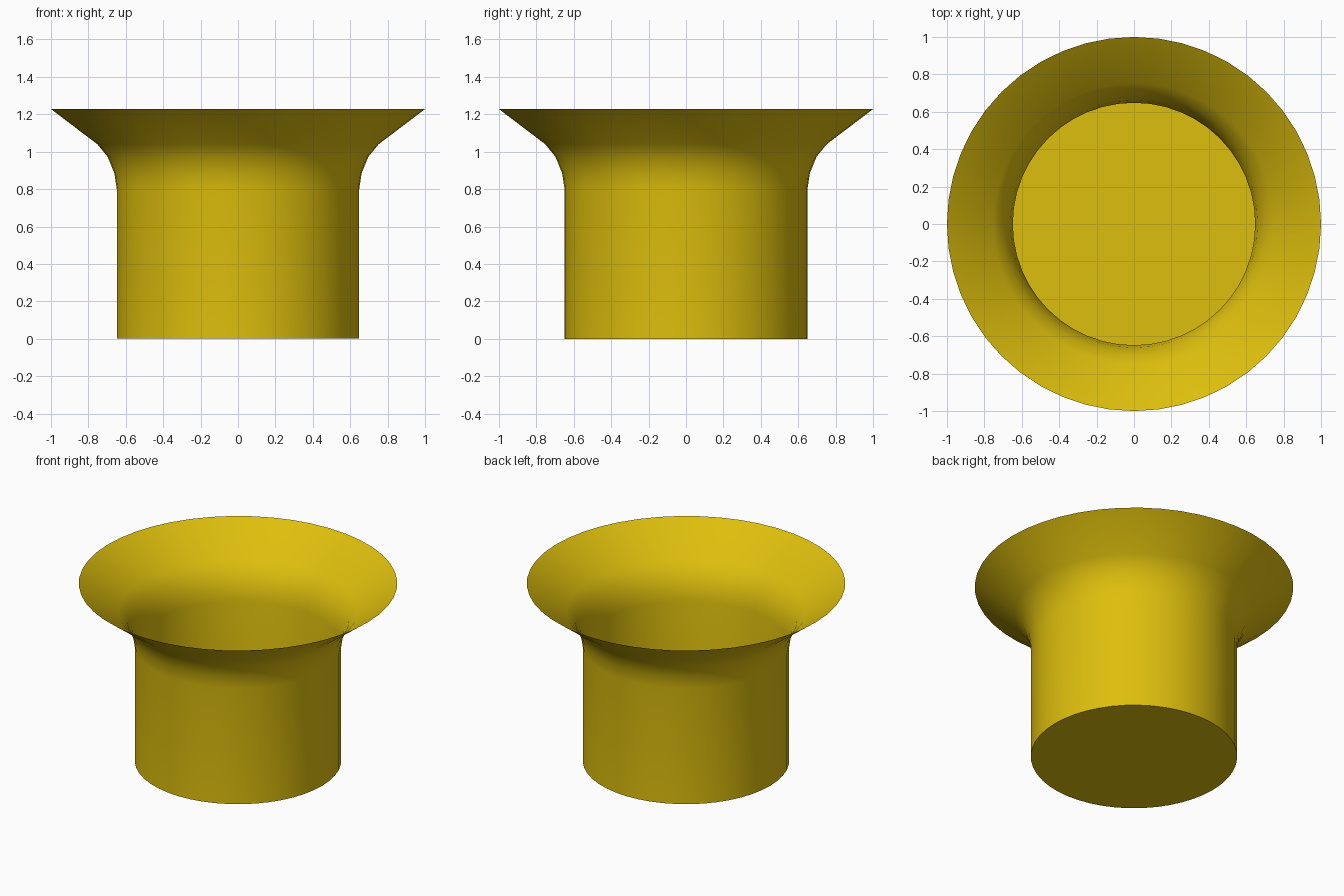
import bpy, bmesh, math

if "Cube" in bpy.data.objects:
    bpy.data.objects.remove(bpy.data.objects["Cube"])

SIDES = 48
# Outline from the base edge up to the flared rim: (radius, height)
PROFILE = [(0.648, 0), (0.648, 0.80), (0.661, 0.885), (0.697, 0.973), (0.752, 1.04), (1.0, 1.228)]

bm = bmesh.new()

# Rings of the open thin wall
rings = []
for r, z in PROFILE:
    rings.append([bm.verts.new((r * math.cos(2 * math.pi * i / SIDES),
                                r * math.sin(2 * math.pi * i / SIDES), z))
                  for i in range(SIDES)])
for low, high in zip(rings, rings[1:]):
    for i in range(SIDES):
        j = (i + 1) % SIDES
        bm.faces.new((low[i], low[j], high[j], high[i]))

# Flat floor
bm.faces.new(list(reversed(rings[0])))

mesh = bpy.data.meshes.new("flared_cup")
bm.to_mesh(mesh)
bm.free()
cup = bpy.data.objects.new("flared_cup", mesh)
bpy.context.collection.objects.link(cup)

# Yellow finish
mat = bpy.data.materials.new("yellow")
mat.diffuse_color = (0.73, 0.52, 0.004, 1)
mat.use_nodes = True
mat.node_tree.nodes["Principled BSDF"].inputs["Base Color"].default_value = mat.diffuse_color
mesh.materials.append(mat)

# Smooth wall, crisp base edge
bpy.context.view_layer.objects.active = cup
cup.select_set(True)
bpy.ops.object.shade_smooth_by_angle(angle=math.radians(40))
